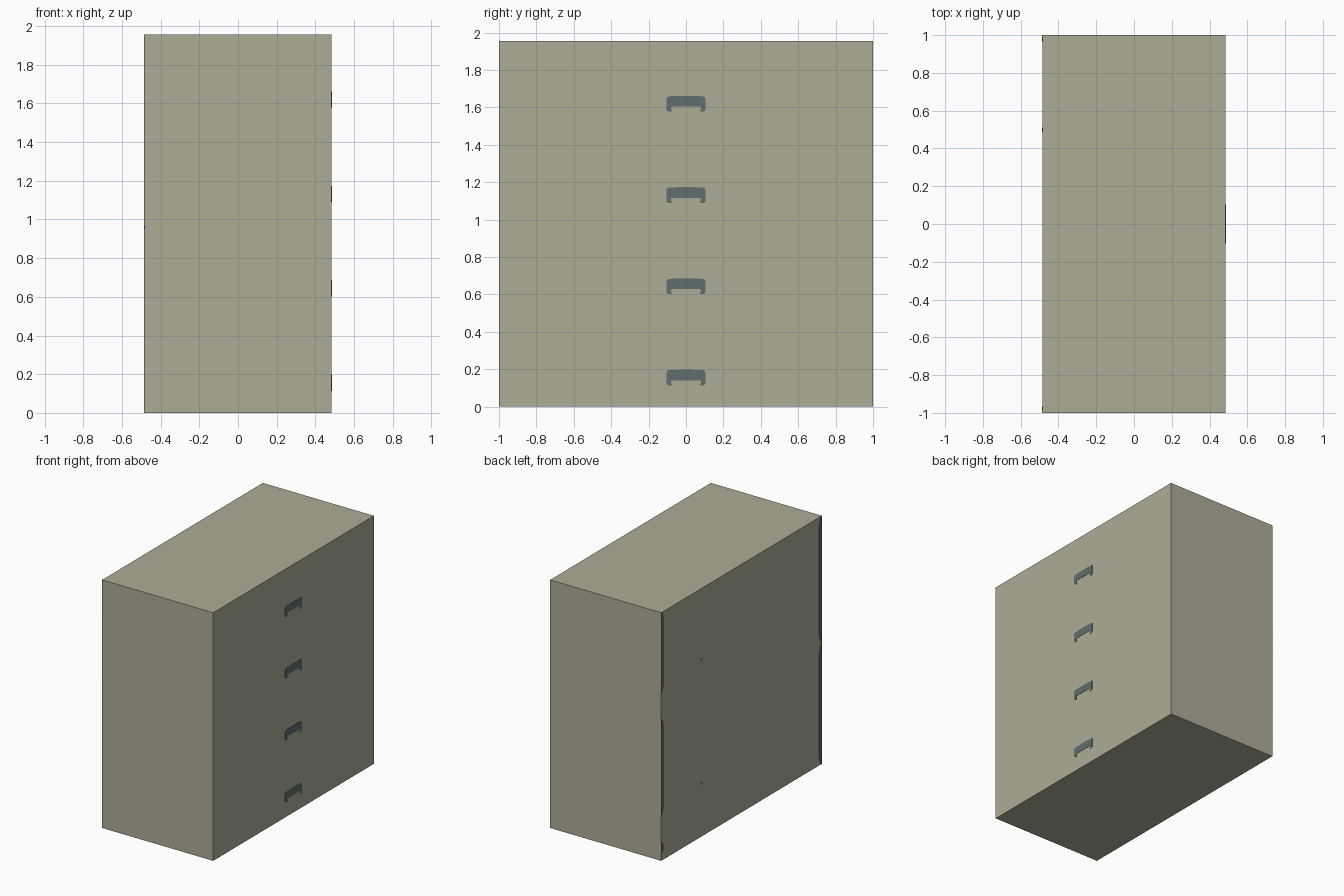
import bpy, bmesh

if "Cube" in bpy.data.objects:
    bpy.data.objects.remove(bpy.data.objects["Cube"])

W, D, H = 0.968, 2.0, 1.955   # cabinet size
T = 0.002                     # thickness of painted plates


def material(name, rgb):
    m = bpy.data.materials.new(name)
    m.diffuse_color = (*rgb, 1)
    m.use_nodes = True
    m.node_tree.nodes["Principled BSDF"].inputs["Base Color"].default_value = m.diffuse_color
    return m


BEIGE = material("beige_metal", (0.42, 0.414, 0.31))
SLATE = material("dark_slate", (0.115, 0.155, 0.155))


def finish(name, bm, mat):
    bmesh.ops.recalc_face_normals(bm, faces=bm.faces)
    me = bpy.data.meshes.new(name)
    bm.to_mesh(me)
    bm.free()
    me.materials.append(mat)
    ob = bpy.data.objects.new(name, me)
    bpy.context.collection.objects.link(ob)
    return ob


def box(name, lo, hi, mat):
    bm = bmesh.new()
    bmesh.ops.create_cube(bm, size=1)
    for v in bm.verts:
        v.co = [lo[i] + (v.co[i] + 0.5) * (hi[i] - lo[i]) for i in range(3)]
    return finish(name, bm, mat)


def plate(name, outline, x, mat):
    """Thin plate with a (y, z) outline, standing just proud of a side."""
    bm = bmesh.new()
    face = bm.faces.new([bm.verts.new((x - T, y, z)) for y, z in outline])
    ext = bmesh.ops.extrude_face_region(bm, geom=[face])
    for v in ext["geom"]:
        if isinstance(v, bmesh.types.BMVert):
            v.co.x += 2 * T
    return finish(name, bm, mat)


# Cabinet body
box("cabinet_body", (-W / 2, -D / 2, 0), (W / 2, D / 2, H), BEIGE)

# Four flat drawer handles on the right side: mirrored bracket outline
half = [(0.02, 0.0), (0.095, -0.003), (0.103, -0.012), (0.103, -0.076),
        (0.097, -0.084), (0.078, -0.084), (0.072, -0.078), (0.08, -0.073),
        (0.08, -0.062), (0.074, -0.058)]
bracket = half + [(-y, z) for y, z in reversed(half)]
for i in range(4):
    top = 0.198 + i * 0.488
    plate(f"drawer_handle_{i + 1}", [(y, top + z) for y, z in bracket], W / 2, SLATE)

# Dark worn strips along the vertical edges of the left side
strips = [(1, 1.33, H), (1, 0.36, 1.11), (1, 0.06, 0.14),
          (-1, 0.0, 0.95), (-1, 0.97, H)]
for i, (s, z0, z1) in enumerate(strips):
    e = min(0.06, (z1 - z0) / 3)
    plate(f"edge_strip_{i + 1}",
          [(s, z0), (s * 0.985, z0), (s * 0.965, z0 + e),
           (s * 0.965, z1 - e), (s * 0.985, z1), (s, z1)], -W / 2, SLATE)

# Two small dark spots on the left side
for i, z in enumerate((0.418, 1.395)):
    plate(f"side_spot_{i + 1}", [(0.488, z - 0.008), (0.512, z - 0.008),
                                 (0.512, z + 0.008), (0.488, z + 0.008)], -W / 2, SLATE)
